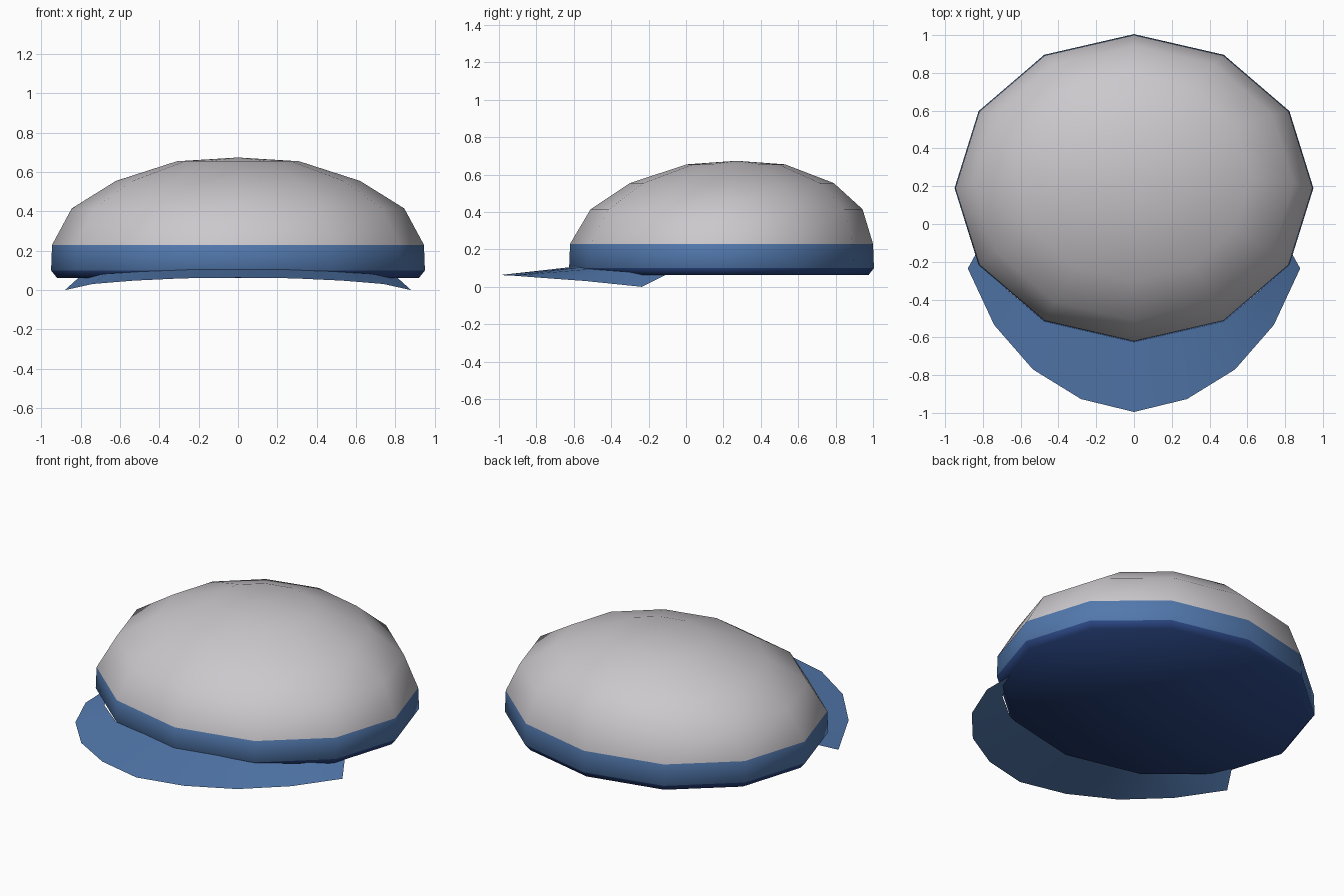
import bpy, bmesh
from math import sin, cos, pi

cube = bpy.data.objects.get("Cube")
if cube:
    bpy.data.objects.remove(cube, do_unlink=True)


def material(name, color):
    mat = bpy.data.materials.new(name)
    mat.use_nodes = True
    mat.diffuse_color = (*color, 1)
    bsdf = mat.node_tree.nodes["Principled BSDF"]
    bsdf.inputs["Base Color"].default_value = (*color, 1)
    bsdf.inputs["Roughness"].default_value = 0.8
    return mat


GREY = material("light grey cloth", (0.60, 0.58, 0.61))
BLUE = material("blue cloth", (0.085, 0.19, 0.42))
NAVY = material("dark navy lining", (0.025, 0.065, 0.24))
SIDES = 12


def add_object(name, bm, mats):
    mesh = bpy.data.meshes.new(name)
    bm.to_mesh(mesh)
    bm.free()
    for mat in mats:
        mesh.materials.append(mat)
    obj = bpy.data.objects.new(name, mesh)
    bpy.context.collection.objects.link(obj)
    mesh.shade_smooth()
    return obj


# Crown: oval rings given as x radius, y radius, y centre, height
rings = [
    (0.92, 0.785, 0.19, 0.062),
    (0.95, 0.815, 0.19, 0.10),
    (0.945, 0.81, 0.19, 0.23),
    (0.845, 0.727, 0.217, 0.415),
    (0.62, 0.545, 0.245, 0.555),
    (0.31, 0.262, 0.267, 0.655),
]
bm = bmesh.new()
loops = []
for rx, ry, cy, z in rings:
    loops.append([bm.verts.new((rx * cos(2 * pi * i / SIDES),
                                cy + ry * sin(2 * pi * i / SIDES), z))
                  for i in range(SIDES)])
for level, (low, high) in enumerate(zip(loops, loops[1:])):
    for i in range(SIDES):
        j = (i + 1) % SIDES
        face = bm.faces.new((low[i], low[j], high[j], high[i]))
        face.material_index = (2, 1, 0, 0, 0)[level]
apex = bm.verts.new((0, 0.27, 0.674))
for i in range(SIDES):
    bm.faces.new((loops[-1][i], loops[-1][(i + 1) % SIDES], apex))
# Closed underside
bm.faces.new(loops[0][::-1]).material_index = 2
add_object("crown", bm, (GREY, BLUE, NAVY))

# Brim: thin curved sheet between the band and the outer edge, mirrored in x
inner = [(0, -0.62, 0.105), (0.25, -0.567, 0.104), (0.48, -0.51, 0.095),
         (0.67, -0.35, 0.083), (0.81, -0.11, 0.063)]
outer = [(0, -0.995, 0.063), (0.28, -0.927, 0.06), (0.535, -0.77, 0.048),
         (0.74, -0.535, 0.031), (0.88, -0.235, 0.0)]


def full_edge(half):
    return [(-x, y, z) for x, y, z in half[:0:-1]] + half


bm = bmesh.new()
back = [bm.verts.new(p) for p in full_edge(inner)]
front = [bm.verts.new(p) for p in full_edge(outer)]
for i in range(len(back) - 1):
    bm.faces.new((front[i], front[i + 1], back[i + 1], back[i]))
add_object("brim", bm, (BLUE,))
